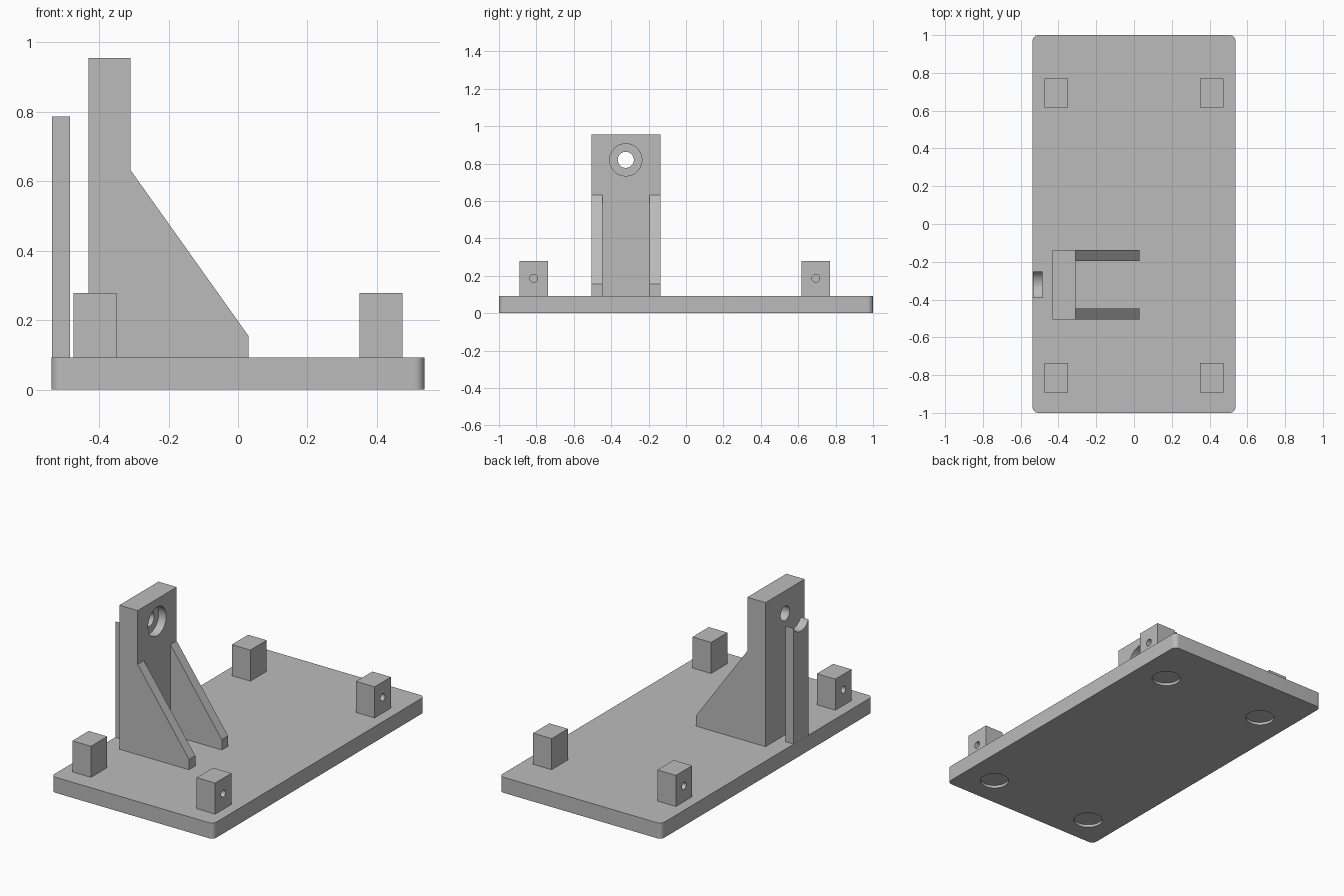
import bpy
import math
from mathutils import Matrix

old = bpy.data.objects.get("Cube")
if old:
    bpy.data.objects.remove(old, do_unlink=True)

grey = bpy.data.materials.new("plain grey")
grey.use_nodes = True
COLOUR = (0.5, 0.5, 0.5, 1)
grey.diffuse_color = COLOUR
grey.node_tree.nodes["Principled BSDF"].inputs["Base Color"].default_value = COLOUR

PLATE_TOP = 0.093
HOLE_Y, HOLE_Z = -0.322, 0.82      # shared axis of bracket bore and cradle


def finish(name, verts, faces):
    mesh = bpy.data.meshes.new(name)
    mesh.from_pydata(verts, [], faces)
    mesh.materials.append(grey)
    obj = bpy.data.objects.new(name, mesh)
    bpy.context.collection.objects.link(obj)
    return obj


def prism(name, outline, low, high, place):
    """Extrude a counter-clockwise outline; place maps (u, v, depth) to xyz."""
    n = len(outline)
    verts = [place(u, v, d) for d in (low, high) for u, v in outline]
    faces = [tuple(reversed(range(n))), tuple(range(n, 2 * n))]
    faces += [(i, (i + 1) % n, n + (i + 1) % n, n + i) for i in range(n)]
    return finish(name, verts, faces)


def box(name, x, y, z):
    outline = [(x[0], y[0]), (x[1], y[0]), (x[1], y[1]), (x[0], y[1])]
    return prism(name, outline, z[0], z[1], lambda u, v, d: (u, v, d))


def rod(radius, low, high, centre, axis):
    """Cylinder cutter along x or z; centre holds the two other coordinates."""
    ring = [(centre[0] + radius * math.cos(math.tau * i / 48),
             centre[1] + radius * math.sin(math.tau * i / 48)) for i in range(48)]
    if axis == "x":
        return prism("cutter", ring, low, high, lambda u, v, d: (d, u, v))
    return prism("cutter", ring, low, high, lambda u, v, d: (u, v, d))


def cut(target, *cutters):
    for cutter in cutters:
        cutter.hide_render = True
        mod = target.modifiers.new("cut", "BOOLEAN")
        mod.operation = "DIFFERENCE"
        mod.solver = "EXACT"
        mod.object = cutter
        bpy.context.view_layer.objects.active = target
        bpy.ops.object.modifier_apply(modifier=mod.name)
        bpy.data.objects.remove(cutter, do_unlink=True)


parts = []
POST_Y = (-0.814, 0.694)

# Base plate with rounded corners and shallow round foot recesses
corner = 0.03
outline = []
for k, (sx, sy) in enumerate([(1, 1), (-1, 1), (-1, -1), (1, -1)]):
    for i in range(9):
        a = math.pi / 2 * (k + i / 8)
        outline.append((sx * (0.537 - corner) + corner * math.cos(a),
                        sy * (1 - corner) + corner * math.sin(a)))
plate = prism("base_plate", outline, 0, PLATE_TOP, lambda u, v, d: (u, v, d))
cut(plate, *[rod(0.08, -0.1, 0.016, (sx * 0.345, y), "z")
             for sx in (-1, 1) for y in POST_Y])
parts.append(plate)

# Four corner blocks, each with a blind hole in its outer face
for side, sx in (("right", -1), ("left", 1)):
    for end, y in zip(("front", "back"), POST_Y):
        xs = sorted((sx * 0.35, sx * 0.473))
        block = box(f"{end}_{side}_block", xs, (y - 0.077, y + 0.077),
                    (PLATE_TOP, 0.279))
        hole = sorted((sx * 0.41, sx * 0.6))
        cut(block, rod(0.021, hole[0], hole[1], (y, 0.187), "x"))
        parts.append(block)

# Upright bracket with two sloping ribs and a counterbored hole
profile = [(-0.431, PLATE_TOP), (0.03, PLATE_TOP), (0.03, 0.155),
           (-0.31, 0.633), (-0.31, 0.955), (-0.431, 0.955)]
bracket = prism("ribbed_bracket", profile, 0.137, 0.506,
                lambda u, v, d: (u, -d, v))
cut(bracket,
    box("cutter", (-0.31, 0.2), (-0.447, -0.196), (0, 0.8)),
    rod(0.043, -0.6, 0, (HOLE_Y, HOLE_Z), "x"),
    rod(0.086, -0.36, 0, (HOLE_Y, HOLE_Z), "x"))
parts.append(bracket)

# Slim support bar with a scooped top
bar = box("cradle_bar", (-0.536, -0.484), (HOLE_Y - 0.07, HOLE_Y + 0.07),
          (PLATE_TOP, 0.786))
cut(bar, rod(0.078, -0.7, -0.45, (HOLE_Y, HOLE_Z), "x"))
parts.append(bar)

# Smooth round walls, keep edges sharp
bpy.ops.object.select_all(action="DESELECT")
for part in parts:
    part.select_set(True)
bpy.context.view_layer.objects.active = plate
bpy.ops.object.shade_smooth_by_angle(angle=math.radians(30))
